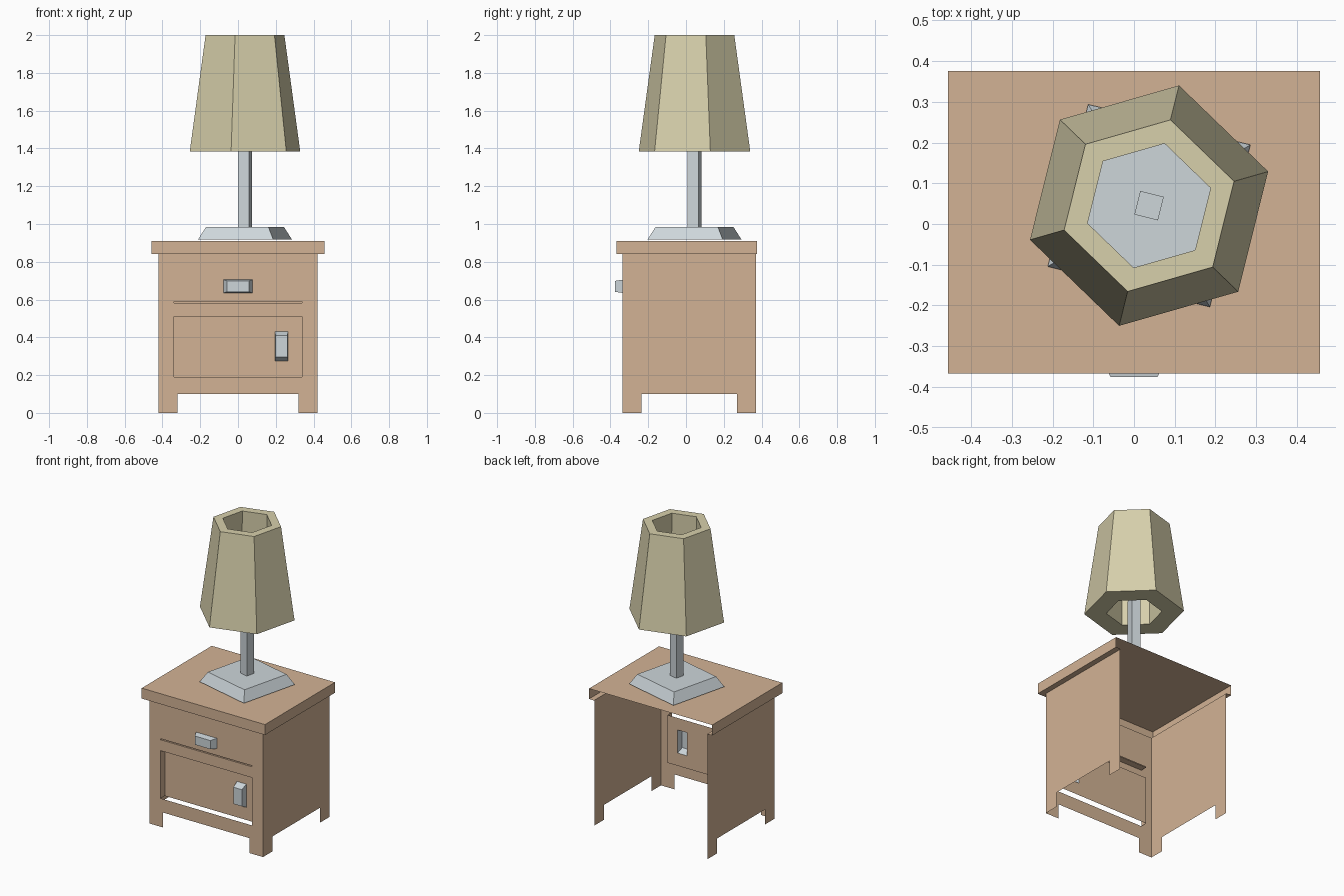
import bpy, bmesh
from math import cos, sin, radians
from mathutils import Vector

if "Cube" in bpy.data.objects:
    bpy.data.objects.remove(bpy.data.objects["Cube"], do_unlink=True)


def material(name, rgb):
    m = bpy.data.materials.new(name)
    m.use_nodes = True
    color = (*rgb, 1)
    m.diffuse_color = color
    bsdf = next(n for n in m.node_tree.nodes if n.type == "BSDF_PRINCIPLED")
    bsdf.inputs["Base Color"].default_value = color
    return m


WOOD = material("tan wood", (.65, .45, .30))
METAL = material("pale metal", (.61, .67, .70))
CREAM = material("cream shade", (.68, .63, .41))


def finish(name, bm, mat):
    mesh = bpy.data.meshes.new(name)
    bm.to_mesh(mesh)
    bm.free()
    mesh.materials.append(mat)
    ob = bpy.data.objects.new(name, mesh)
    bpy.context.collection.objects.link(ob)
    return ob


def panel(name, axis, at, u, v, holes=()):
    """Flat sheet across an axis, spanning u and v, with rectangular holes."""
    us = sorted({*u, *(c for h in holes for c in h[:2])})
    vs = sorted({*v, *(c for h in holes for c in h[2:])})
    place = {"x": lambda a, b: (at, a, b), "y": lambda a, b: (a, at, b),
             "z": lambda a, b: (a, b, at)}[axis]
    bm = bmesh.new()
    for a, b in zip(us, us[1:]):
        for c, d in zip(vs, vs[1:]):
            mu, mv = (a + b) / 2, (c + d) / 2
            if any(h[0] < mu < h[1] and h[2] < mv < h[3] for h in holes):
                continue
            bm.faces.new([bm.verts.new(place(*p))
                          for p in ((a, c), (b, c), (b, d), (a, d))])
    bmesh.ops.remove_doubles(bm, verts=bm.verts, dist=1e-5)
    bm.normal_update()
    for f in bm.faces:
        if f.normal.dot(f.calc_center_median() - Vector((0, 0, .5))) < 0:
            f.normal_flip()
    return finish(name, bm, WOOD)


def handle(name, x, z, back, front, base, face):
    """Tapered pull, open at the back; base and face are half sizes."""
    bm = bmesh.new()
    bmesh.ops.create_cube(bm, size=2)
    bm.normal_update()
    bmesh.ops.delete(bm, geom=[f for f in bm.faces if f.normal.y > .9],
                     context="FACES_ONLY")
    for p in bm.verts:
        w, h = face if p.co.y < 0 else base
        p.co = (x + p.co.x * w, front if p.co.y < 0 else back, z + p.co.z * h)
    return finish(name, bm, METAL)


def loft(name, mat, sides, angle, rings, hollow=False):
    """Faceted rings about the lamp axis, given as (radius, z)."""
    bm = bmesh.new()
    loops = []
    for r, z in rings:
        turns = [radians(angle + 360 * i / sides) for i in range(sides)]
        loops.append([bm.verts.new((.037 + r * cos(t), .045 + r * sin(t), z))
                      for t in turns])
    pairs = list(zip(loops, loops[1:]))
    if hollow:
        pairs.append((loops[-1], loops[0]))
    else:
        bm.faces.new(loops[0])
        bm.faces.new(loops[-1])
    for a, b in pairs:
        for i in range(sides):
            j = (i + 1) % sides
            bm.faces.new((a[i], a[j], b[j], b[i]))
    bmesh.ops.recalc_face_normals(bm, faces=bm.faces)
    return finish(name, bm, mat)


# Cabinet dimensions
W, FRONT, BACK = .42, -.335, .37
DOOR_Y = -.29
TOP_W, TOP_F, TOP_B = .457, -.367, .375
LIP, TOP = .84, .91
DOOR = (-.34, .34, .19, .51)
GROOVE = (-.34, .34, .583, .59)
PULL = (-.077, .077, .635, .705)
DOOR_PULL = (.195, .265, .275, .43)

# Table top: open at the back and hollow underneath
panel("table_top", "z", TOP, (-TOP_W, TOP_W), (TOP_F, TOP_B))
panel("top_front_edge", "y", TOP_F, (-TOP_W, TOP_W), (LIP, TOP))
panel("top_lip", "z", LIP, (-TOP_W, TOP_W), (TOP_F, TOP_B),
      [(-W, W, FRONT, TOP_B)])

# Sides with feet, top side edges and door reveals
for side, s in (("left", 1), ("right", -1)):
    panel(side + "_top_edge", "x", s * TOP_W, (TOP_F, TOP_B), (LIP, TOP))
    panel(side + "_side", "x", s * W, (FRONT, BACK), (0, LIP),
          [(-.235, .27, 0, .1)])
    panel(side + "_door_reveal", "x", s * DOOR[1], (FRONT, DOOR_Y), DOOR[2:])

# Front with door opening, drawer groove and feet
panel("front_frame", "y", FRONT, (-W, W), (0, LIP),
      [(-.32, .32, 0, .1), DOOR, GROOVE, PULL])
panel("door", "y", DOOR_Y, DOOR[:2], DOOR[2:], [DOOR_PULL])
panel("groove_back", "y", DOOR_Y, GROOVE[:2], GROOVE[2:])
for label, z in (("bottom", GROOVE[2]), ("top", GROOVE[3])):
    panel("groove_" + label, "z", z, GROOVE[:2], (FRONT, DOOR_Y))

# Handles
handle("drawer_handle", 0, .67, FRONT, -.375, (.077, .035), (.058, .029))
handle("door_handle", .23, .3525, DOOR_Y, -.333, (.035, .0775), (.031, .056))

# Lamp
loft("lamp_base", METAL, 4, 31, [(.29, .918), (.24, .985)])
loft("lamp_pole", METAL, 4, 31, [(.042, .985), (.042, 1.47)])
loft("lamp_shade", CREAM, 6, 16,
     [(.304, 1.385), (.217, 2), (.157, 2), (.17, 1.385)], hollow=True)
